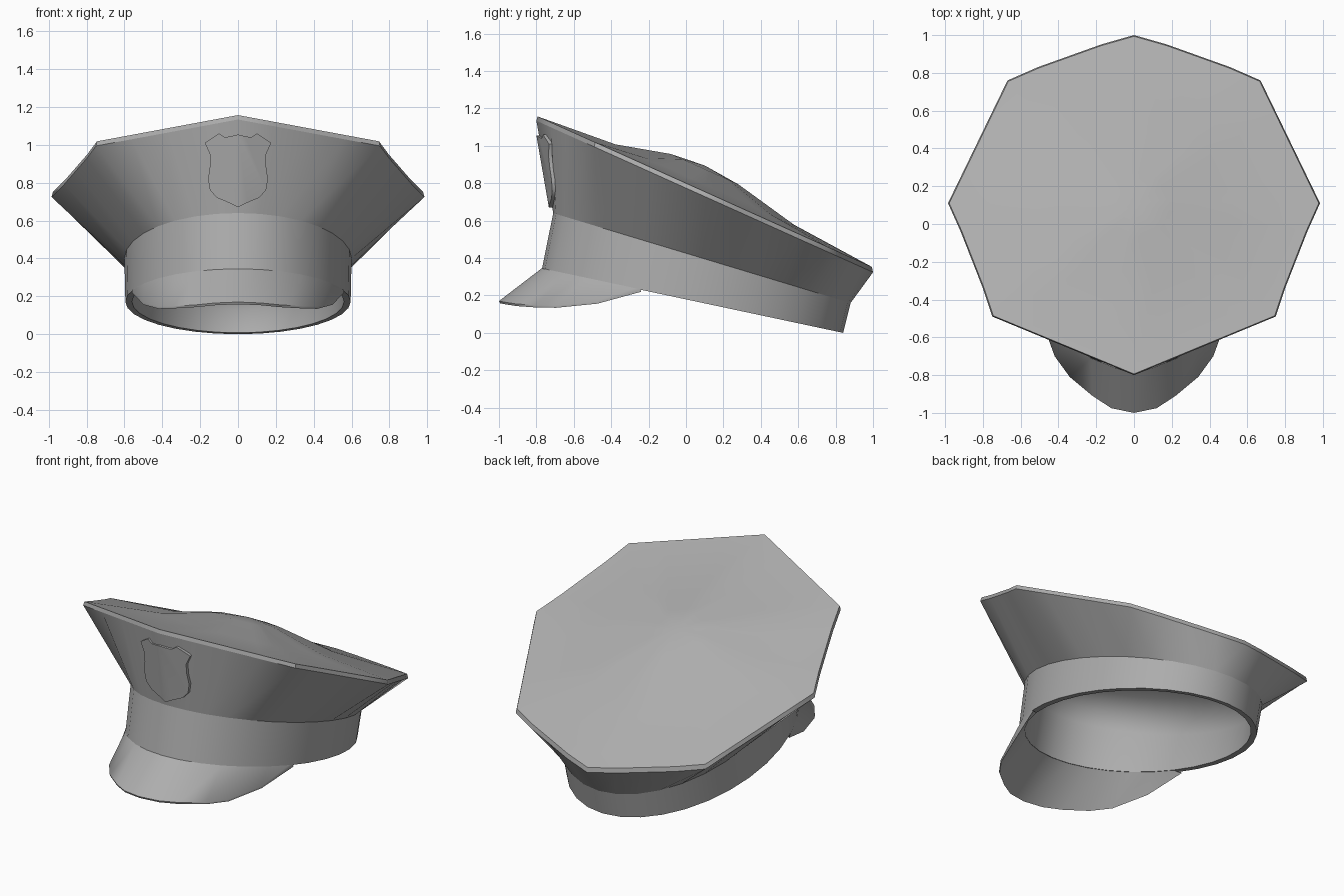
import bpy, bmesh, math
from mathutils import Vector

if "Cube" in bpy.data.objects:
    bpy.data.objects.remove(bpy.data.objects["Cube"])

N = 32
STEP = 2 * math.pi / N
GREY = bpy.data.materials.new("dark_grey")
GREY.diffuse_color = (0.42, 0.42, 0.42, 1)
GREY.use_nodes = True
GREY.node_tree.nodes["Principled BSDF"].inputs["Base Color"].default_value = GREY.diffuse_color


def make(name, verts, faces, angle=50):
    me = bpy.data.meshes.new(name)
    me.from_pydata([tuple(v) for v in verts], [], faces)
    me.materials.append(GREY)
    ob = bpy.data.objects.new(name, me)
    bpy.context.collection.objects.link(ob)
    bpy.ops.object.select_all(action='DESELECT')
    ob.select_set(True)
    bpy.context.view_layer.objects.active = ob
    bpy.ops.object.shade_smooth_by_angle(angle=math.radians(angle))
    return ob


def loft(name, rings, angle=50, closed=True):
    """Skin a list of equal rings; the last or first may be a single pole point."""
    verts, faces, start = [], [], []
    for r in rings:
        start.append(len(verts))
        verts += r
    n = len(rings[1])
    for k in range(len(rings) - 1):
        a, b = start[k], start[k + 1]
        for i in range(n if closed else n - 1):
            j = (i + 1) % n
            if len(rings[k]) == 1:
                faces.append((a, b + j, b + i))
            elif len(rings[k + 1]) == 1:
                faces.append((a + i, a + j, b))
            else:
                faces.append((a + i, a + j, b + j, b + i))
    return make(name, verts, faces, angle)


# Sloping planes of the band bottom, band top and crown rim
def z_bottom(y): return 0.343 - 0.213 * (y + 0.77)
def z_top(y): return 0.64 - 0.302 * (y + 0.71)
def z_rim(y): return 1.16 - 0.45 * (y + 0.8)


def ellipse(cy, rx, ry, plane, lift=0, steps=range(N)):
    pts = []
    for i in steps:
        x, y = rx * math.sin(i * STEP), cy - ry * math.cos(i * STEP)
        pts.append(Vector((x, y, plane(y) + lift)))
    return pts


# Octagonal crown outline, four segments per side
half = [(0, -0.8), (0.75, -0.49), (0.985, 0.11), (0.67, 0.76), (0, 1.0)]
corners = [Vector(p) for p in half] + [Vector((-x, y)) for x, y in half[3:0:-1]]
bulges = [0, -0.008, 0, 0.012, 0.012, 0, -0.008, 0]
outline = []
for k in range(8):
    p, q = corners[k], corners[(k + 1) % 8]
    for s in range(4):
        c = p.lerp(q, s / 4)
        if s:
            c += (p + q).normalized() * bulges[k]
        outline.append(c)


def crown_ring(scale, lift):
    c = Vector((0, 0.1))
    pts = [c + (p - c) * scale for p in outline]
    return [Vector((p.x, p.y, z_rim(p.y) + lift)) for p in pts]


# Crown: flared wall, thin rim and low domed top
band_top = ellipse(0.085, 0.6, 0.795, z_top)
rim_low, rim_high = crown_ring(1, -0.026), crown_ring(0.993, 0)
loft("crown_wall", [band_top, rim_low])
loft("crown_rim", [rim_low, rim_high])
loft("crown_top", [rim_high, crown_ring(0.53, 0.038), crown_ring(0.2, 0.12),
                   [Vector((0, 0.1, z_rim(0.1) + 0.14))]])

# Head band with its bottom edge
inner_bottom = ellipse(0.035, 0.56, 0.77, z_bottom)
loft("head_band", [inner_bottom, ellipse(0.035, 0.595, 0.805, z_bottom), band_top])

# Hollow inside
loft("lining", [[Vector((0, 0.085, z_top(0.085) + 0.25))],
                ellipse(0.085, 0.25, 0.33, z_top, 0.23),
                ellipse(0.085, 0.44, 0.59, z_top, 0.15),
                ellipse(0.085, 0.54, 0.72, z_top, 0.06),
                ellipse(0.085, 0.565, 0.76, z_top, -0.04), inner_bottom])

# Visor: underside from the lining, thin edge, top back up to the band
edge = [(0, -1, .17), (.12, -.975, .165), (.22, -.91, .155), (.34, -.81, .148),
        (.42, -.70, .146), (.50, -.48, .168), (.56, -.245, .232)]
edge = [Vector((-x, y, z)) for x, y, z in edge[:0:-1]] + [Vector(p) for p in edge]
edge_low = [p + Vector((0, 0.006, -0.012)) for p in edge]
arc = range(-6, 7)
loft("visor", [ellipse(0.035, 0.56, 0.77, z_bottom, -0.002, arc), edge_low, edge,
               ellipse(0.035, 0.596, 0.806, z_bottom, 0.002, arc)], 50, closed=False)

# Shield badge wrapped over the front ridge of the crown
shield = [(0, 1.055), (.04, 1.045), (.07, 1.04), (.10, 1.06), (.175, 1.01), (.148, .95),
          (.148, .89), (.158, .82), (.148, .76), (.11, .72), (.05, .695), (0, .67)]
shield += [(-x, z) for x, z in shield[-2:0:-1]]


def on_wall(x, z, out):
    t = (z - 0.64) / 0.52
    return Vector((x, -0.71 - 0.09 * t + abs(x) * (0.17 + 0.24 * t) - out, z))


m = len(shield)
verts = [on_wall(x, z, out) for out in (0.018, -0.015) for x, z in shield]
faces = [tuple(range(11, -1, -1)), (0,) + tuple(range(m - 1, 10, -1))]
faces += [(i, (i + 1) % m, m + (i + 1) % m, m + i) for i in range(m)]
make("badge", verts, faces, 40)
